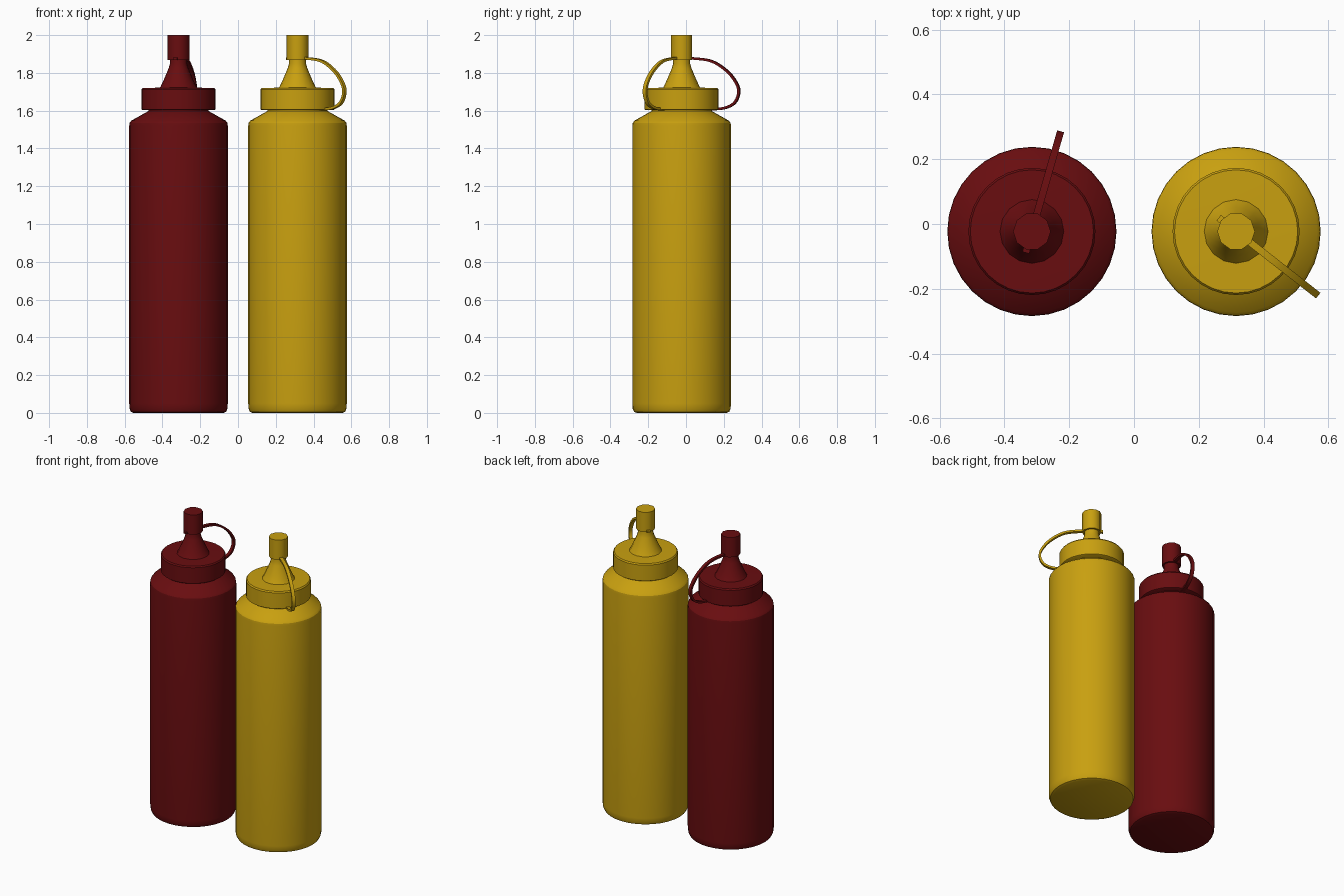
import bpy, bmesh, math
from mathutils import Vector

if "Cube" in bpy.data.objects:
    bpy.data.objects.remove(bpy.data.objects["Cube"])


def finish(name, bm, mat, loc, rot=0.0, angle=35):
    bmesh.ops.recalc_face_normals(bm, faces=bm.faces)
    me = bpy.data.meshes.new(name)
    bm.to_mesh(me)
    bm.free()
    ob = bpy.data.objects.new(name, me)
    bpy.context.collection.objects.link(ob)
    ob.location = loc
    ob.rotation_euler.z = rot
    me.materials.append(mat)
    bpy.ops.object.select_all(action='DESELECT')
    ob.select_set(True)
    bpy.context.view_layer.objects.active = ob
    bpy.ops.object.shade_smooth_by_angle(angle=math.radians(angle))
    return ob


def lathe(name, profile, sides, mat, loc, angle=35):
    """Revolve (radius, height) pairs and close both ends with flat faces."""
    bm = bmesh.new()
    rings = [[bm.verts.new((r * math.cos(math.tau * i / sides),
                            r * math.sin(math.tau * i / sides), z))
              for i in range(sides)] for r, z in profile]
    for a, b in zip(rings, rings[1:]):
        for i in range(sides):
            j = (i + 1) % sides
            bm.faces.new((a[i], a[j], b[j], b[i]))
    bm.faces.new(rings[0])
    bm.faces.new(rings[-1])
    return finish(name, bm, mat, loc, angle=angle)


def smooth_path(pts, steps=5):
    """Catmull-Rom curve through the points."""
    p = [Vector(q) for q in pts]
    p = [2 * p[0] - p[1]] + p + [2 * p[-1] - p[-2]]
    out = []
    for a, b, c, d in zip(p, p[1:], p[2:], p[3:]):
        for k in range(steps):
            t = k / steps
            out.append(0.5 * (2 * b + (c - a) * t + (2 * a - 5 * b + 4 * c - d) * t * t
                              + (3 * b - a - 3 * c + d) * t ** 3))
    return out + [p[-2]]


def strap(name, pts, width, thick, mat, loc, rot):
    """Flat band swept along a path in the XZ plane."""
    path = smooth_path(pts)
    bm = bmesh.new()
    rings = []
    for i, p in enumerate(path):
        t = (path[min(i + 1, len(path) - 1)] - path[max(i - 1, 0)]).normalized()
        n = Vector((-t.y, t.x)) * thick / 2
        rings.append([bm.verts.new((p.x + s * n.x, w * width / 2, p.y + s * n.y))
                      for s, w in ((1, 1), (1, -1), (-1, -1), (-1, 1))])
    for a, b in zip(rings, rings[1:]):
        for i in range(4):
            j = (i + 1) % 4
            bm.faces.new((a[i], a[j], b[j], b[i]))
    bm.faces.new(rings[0])
    bm.faces.new(rings[-1])
    return finish(name, bm, mat, loc, rot)


BODY = [(0.238, 0), (0.252, 0.006), (0.259, 0.022), (0.261, 0.05), (0.261, 1.52),
        (0.259, 1.535), (0.25, 1.547), (0.17, 1.592), (0.16, 1.597), (0.16, 1.64)]
LID = [(0.19, 1.603), (0.196, 1.607), (0.196, 1.712), (0.19, 1.72), (0.09, 1.722)]
NOZZLE = [(0.103, 1.715), (0.095, 1.727), (0.075, 1.77), (0.052, 1.825),
          (0.045, 1.85), (0.045, 1.89)]
TIP = [(0.058, 1.868), (0.058, 2.0)]
STRAP = [(-0.068, 1.874), (0.0, 1.876), (0.07, 1.876), (0.17, 1.86), (0.255, 1.805),
         (0.305, 1.74), (0.314, 1.69), (0.29, 1.64), (0.235, 1.614), (0.15, 1.606)]

# Two matching squeeze bottles, each with its strap turned differently
for label, x, turn, colour in (("red", -0.315, 74, (0.14, 0.004, 0.005, 1)),
                               ("yellow", 0.315, -38, (0.58, 0.35, 0.005, 1))):
    mat = bpy.data.materials.new(label + "_plastic")
    mat.diffuse_color = colour
    mat.use_nodes = True
    mat.node_tree.nodes["Principled BSDF"].inputs["Base Color"].default_value = mat.diffuse_color
    loc = (x, -0.023, 0)
    lathe(label + "_bottle_body", BODY, 32, mat, loc, angle=28)
    lathe(label + "_screw_lid", LID, 32, mat, loc)
    lathe(label + "_nozzle", NOZZLE, 16, mat, loc)
    lathe(label + "_tip_cap", TIP, 10, mat, loc, angle=40)
    strap(label + "_cap_strap", STRAP, 0.022, 0.013, mat, loc, math.radians(turn))
